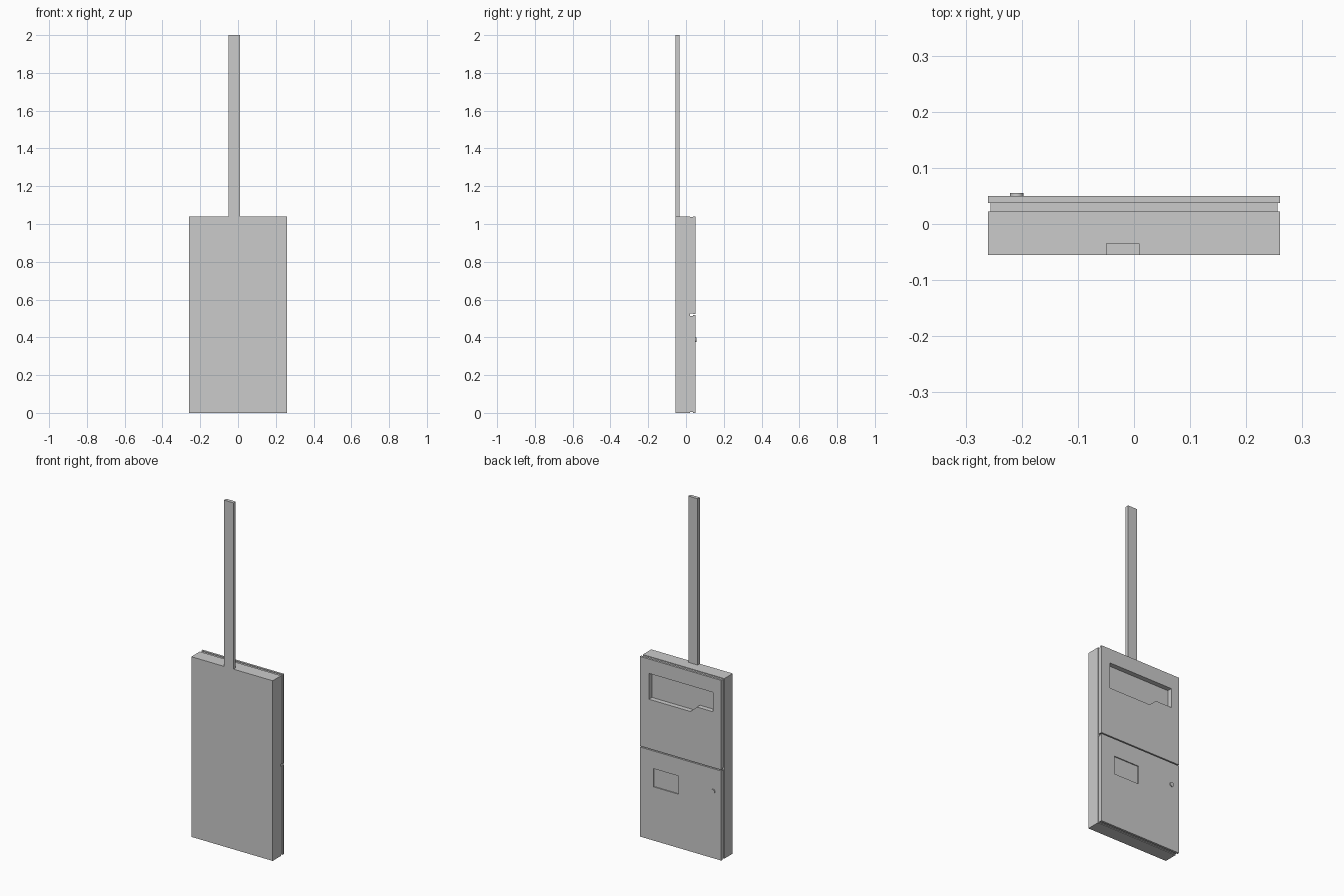
import bpy, bmesh, math

if "Cube" in bpy.data.objects:
    bpy.data.objects.remove(bpy.data.objects["Cube"])

TOP, SPLIT, GAP = 1.04, 0.52, 0.006
W = 0.26


def prism(name, outline, y0, y1):
    """Extrude an x-z outline from y0 to y1."""
    bm = bmesh.new()
    face = bm.faces.new([bm.verts.new((x, y0, z)) for x, z in outline])
    ext = bmesh.ops.extrude_face_region(bm, geom=[face])
    verts = [v for v in ext["geom"] if isinstance(v, bmesh.types.BMVert)]
    bmesh.ops.translate(bm, verts=verts, vec=(0, y1 - y0, 0))
    bmesh.ops.recalc_face_normals(bm, faces=bm.faces)
    mesh = bpy.data.meshes.new(name)
    bm.to_mesh(mesh)
    bm.free()
    obj = bpy.data.objects.new(name, mesh)
    bpy.context.collection.objects.link(obj)
    return obj


def rect(x0, x1, z0, z1):
    return [(x0, z0), (x1, z0), (x1, z1), (x0, z1)]


def cut(obj, cutter):
    mod = obj.modifiers.new("cut", "BOOLEAN")
    mod.operation = "DIFFERENCE"
    mod.solver = "EXACT"
    mod.object = cutter
    cutter.hide_render = True
    cutter.hide_set(True)


# Cabinet body and the flat post flush with its front; one outline
body_outline = rect(-W, W, 0, TOP)
prism("cabinet_body", body_outline, -0.055, 0.022)
prism("post", rect(-0.05, 0.01, TOP, 2.0), -0.055, -0.035)

# Upper and lower doors, each with a slightly smaller gasket behind it
parts = {}
for label, z0, z1 in (("lower", 0, SPLIT - GAP / 2), ("upper", SPLIT + GAP / 2, TOP)):
    i = 0.004
    parts[label + "_gasket"] = prism(label + "_gasket", rect(-W + i, W - i, z0 + i, z1 - i), 0.022, 0.0375)
    parts[label + "_door"] = prism(label + "_door", rect(-W, W, z0, z1), 0.0375, 0.05)

# Stepped window opening through the upper door and gasket
window = prism("window_cutter", [(0.202, 0.957), (-0.209, 0.957), (-0.209, 0.845),
                                 (-0.105, 0.845), (-0.063, 0.808), (0.202, 0.808)], 0.01, 0.07)
cut(parts["upper_door"], window)
cut(parts["upper_gasket"], window)

# Shallow label recess in the lower door
recess = prism("recess_cutter", rect(0.012, 0.172, 0.31, 0.415), 0.044, 0.07)
cut(parts["lower_door"], recess)

# Round lock on the lower door
bpy.ops.mesh.primitive_cylinder_add(vertices=24, radius=0.012, depth=0.006,
                                    location=(-0.209, 0.0525, 0.387),
                                    rotation=(math.pi / 2, 0, 0))
lock = bpy.context.object
lock.name = "door_lock"
bpy.ops.object.shade_smooth_by_angle()
